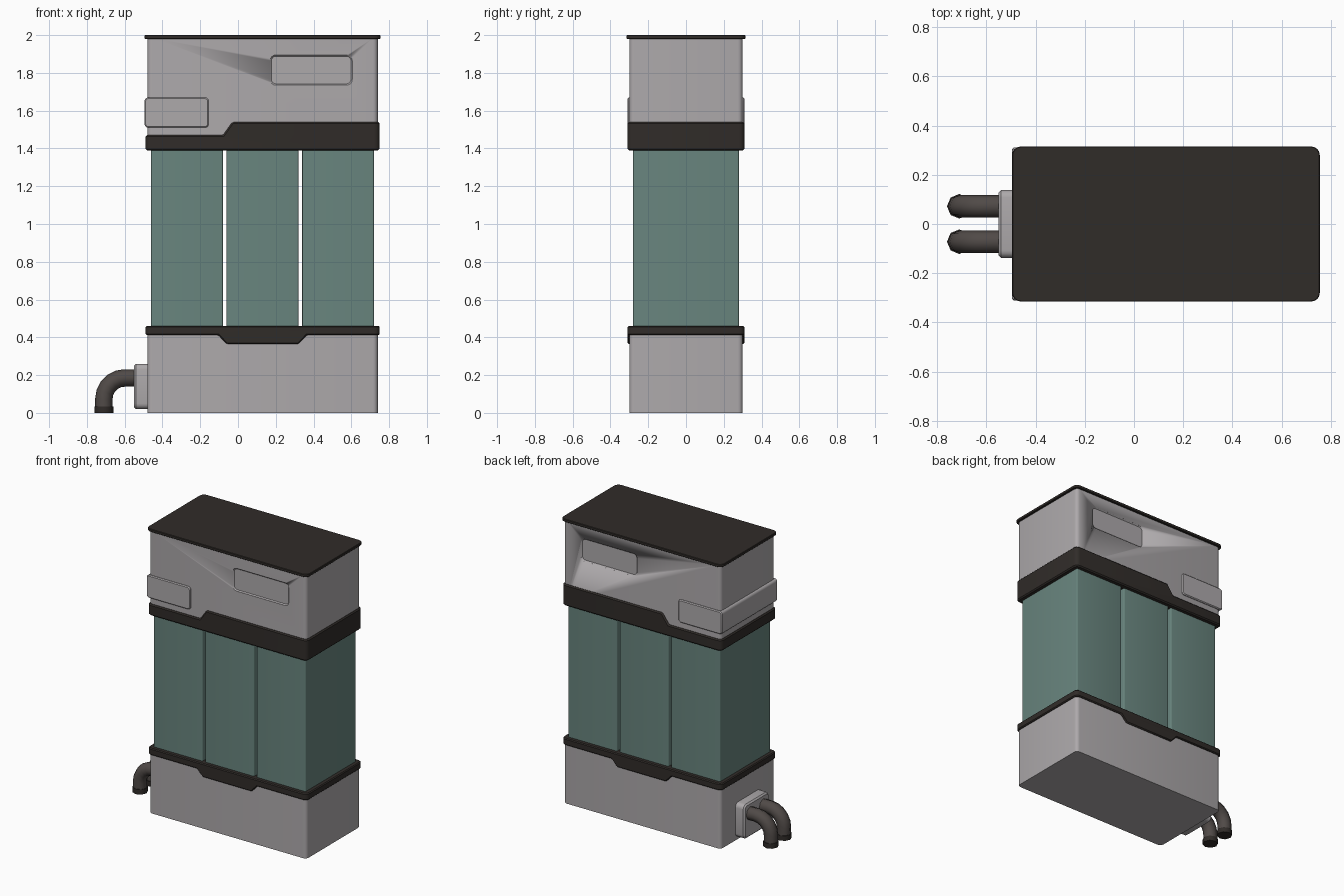
import bpy, bmesh, math

if "Cube" in bpy.data.objects:
    bpy.data.objects.remove(bpy.data.objects["Cube"])


def material(name, rgb):
    m = bpy.data.materials.new(name)
    m.diffuse_color = (*rgb, 1)
    m.use_nodes = True
    m.node_tree.nodes["Principled BSDF"].inputs["Base Color"].default_value = m.diffuse_color
    return m


CASING = material("casing", (0.42, 0.40, 0.41))
DARK = material("dark_trim", (0.03, 0.025, 0.022))
TEAL = material("teal_tank", (0.14, 0.235, 0.21))
RUBBER = material("hose", (0.08, 0.068, 0.063))


def smooth(ob, angle):
    bpy.ops.object.select_all(action='DESELECT')
    ob.select_set(True)
    bpy.context.view_layer.objects.active = ob
    bpy.ops.object.shade_smooth_by_angle(angle=math.radians(angle))


def prism(name, profile, y0, y1, mat, round_axis=None, r=0.0, edge=0.0, only_x=None):
    """Extrude an XZ profile along Y, round the edges parallel to one axis, soften the rest."""
    bm = bmesh.new()
    f = bm.faces.new([bm.verts.new((x, y0, z)) for x, z in profile])
    ext = bmesh.ops.extrude_face_region(bm, geom=[f])["geom"]
    for v in ext:
        if isinstance(v, bmesh.types.BMVert):
            v.co.y = y1
    bmesh.ops.recalc_face_normals(bm, faces=bm.faces)

    def pick(axis, x):
        return [e for e in bm.edges
                if abs((e.verts[0].co - e.verts[1].co).normalized()[axis]) > 0.99
                and (x is None or abs(e.verts[0].co.x - x) < 1e-4)]
    if round_axis is not None:
        bmesh.ops.bevel(bm, geom=pick(round_axis, only_x), offset=r, segments=4,
                        profile=0.5, affect='EDGES')
    me = bpy.data.meshes.new(name)
    bm.to_mesh(me)
    bm.free()
    ob = bpy.data.objects.new(name, me)
    bpy.context.collection.objects.link(ob)
    if mat:
        me.materials.append(mat)
    if edge:
        b = ob.modifiers.new("soft_edges", 'BEVEL')
        b.width, b.segments, b.limit_method = edge, 1, 'ANGLE'
        b.angle_limit = math.radians(40)
    smooth(ob, 30)
    return ob


def rect(x0, x1, z0, z1):
    return [(x0, z0), (x1, z0), (x1, z1), (x0, z1)]


# Base and upper casing
prism("base", rect(-0.48, 0.74, 0, 0.42), -0.30, 0.30, CASING, 2, 0.025)
upper = prism("upper_casing", rect(-0.48, 0.74, 1.42, 1.985), -0.30, 0.30, CASING, 2, 0.025)

# Shallow rounded recesses on front and back of the upper casing
for side, y0, y1 in (("front", -0.36, -0.292), ("back", 0.292, 0.36)):
    cut = prism(side + "_recess_cutter", rect(0.17, 0.605, 1.735, 1.895), y0, y1, None, 1, 0.03, 0.007)
    cut.hide_render = True
    cut.hide_set(True)
    b = upper.modifiers.new(side + "_recess", 'BOOLEAN')
    b.operation, b.object, b.solver = 'DIFFERENCE', cut, 'EXACT'

# Lid
prism("lid", rect(-0.495, 0.755, 1.98, 2.0), -0.315, 0.315, DARK, 2, 0.035, 0.003)

# Stepped trim bands
prism("upper_band", [(-0.49, 1.39), (0.75, 1.39), (0.75, 1.54), (-0.03, 1.54),
                     (-0.08, 1.47), (-0.49, 1.47)], -0.31, 0.31, DARK, 2, 0.03, 0.008)
prism("lower_band", [(-0.49, 0.412), (-0.105, 0.412), (-0.06, 0.365), (0.32, 0.365),
                     (0.365, 0.412), (0.75, 0.412), (0.75, 0.46), (-0.49, 0.46)],
      -0.31, 0.31, DARK, 2, 0.03, 0.006)

# Three separate tanks
for i in range(3):
    x = -0.46 + 0.4 * i
    prism(f"tank_{i + 1}", rect(x, x + 0.38, 0.44, 1.41), -0.28, 0.28, TEAL, 2, 0.008)

# Panel wrapping round the left end of the upper casing
wrap = prism("wraparound_panel", rect(-0.495, -0.155, 1.51, 1.67), -0.31, 0.31, CASING, 1, 0.02, 0.006)

# Hose mounting plate
prism("hose_plate", rect(-0.55, -0.47, 0.02, 0.26), -0.138, 0.138, CASING, 0, 0.03, 0.01)

# Pair of bent hoses with end collars
BEND = 0.11
for side, y in (("front", -0.072), ("back", 0.072)):
    pts = [(-0.53, 0.185)]
    for k in range(6):
        a = math.radians(90 + 18 * k)
        pts.append((-0.60 + BEND * math.cos(a), 0.075 + BEND * math.sin(a)))
    pts.append((-0.71, 0.01))
    for part, path, rad in (("hose", pts, 0.046), ("hose_collar", [(-0.71, 0.035), (-0.71, 0)], 0.05)):
        cu = bpy.data.curves.new(f"{side}_{part}", 'CURVE')
        cu.dimensions = '3D'
        cu.bevel_depth, cu.bevel_resolution, cu.use_fill_caps = rad, 2, True
        sp = cu.splines.new('POLY')
        sp.points.add(len(path) - 1)
        for p, (px, pz) in zip(sp.points, path):
            p.co = (px, y, pz, 1)
        cu.materials.append(RUBBER if part == "hose" else DARK)
        ob = bpy.data.objects.new(f"{side}_{part}", cu)
        bpy.context.collection.objects.link(ob)
        bpy.ops.object.select_all(action='DESELECT')
        ob.select_set(True)
        bpy.context.view_layer.objects.active = ob
        bpy.ops.object.convert(target='MESH')
        smooth(bpy.context.object, 50)
